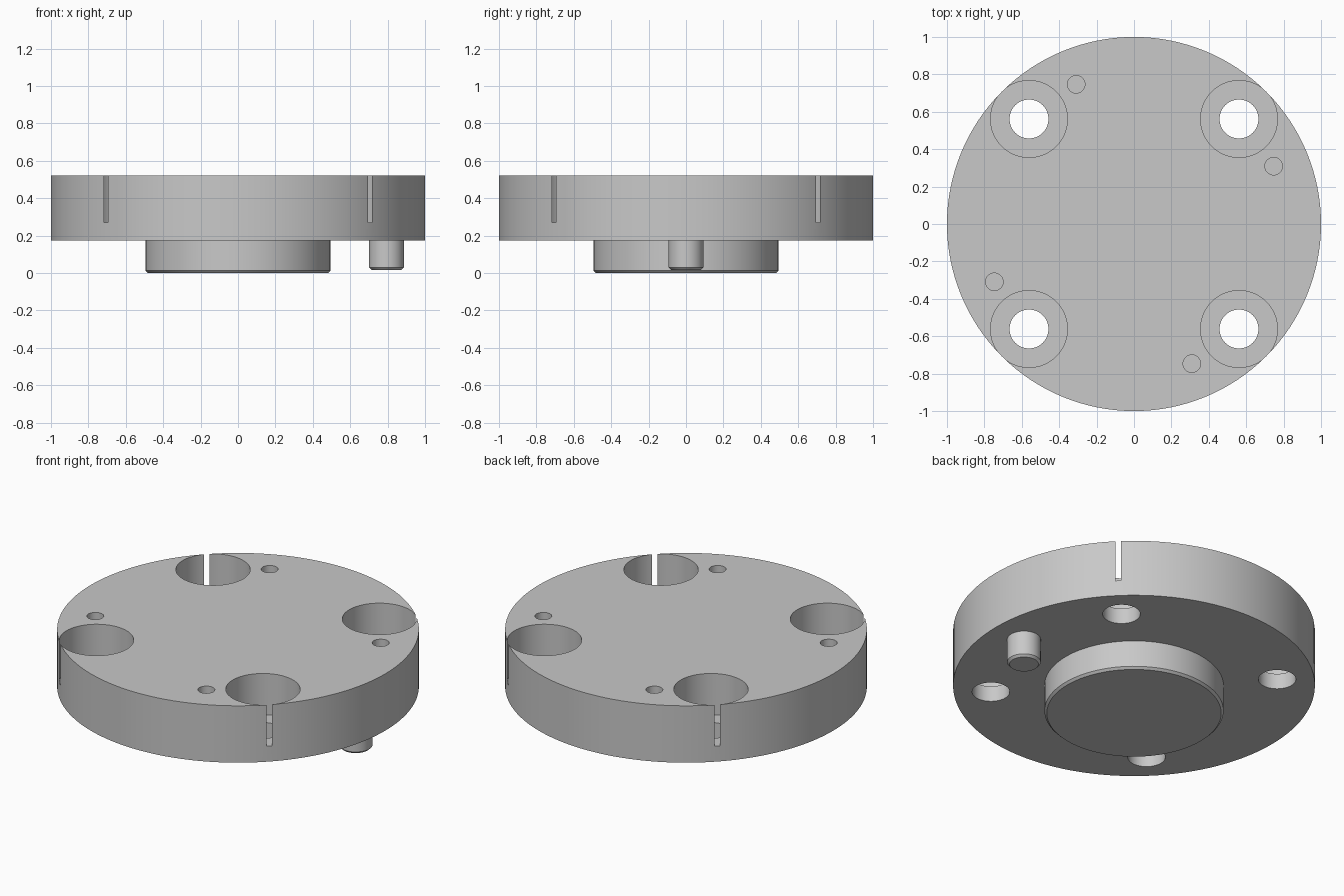
import bpy
from math import cos, sin, radians
from mathutils import Matrix

if "Cube" in bpy.data.objects:
    bpy.data.objects.remove(bpy.data.objects["Cube"], do_unlink=True)

TOP, BASE, BORE_FLOOR = 0.522, 0.175, 0.27
BOLT_RADIUS = 0.794

steel = bpy.data.materials.new("grey_steel")
steel.use_nodes = True
grey = (0.58, 0.58, 0.58, 1)
steel.diffuse_color = grey
steel.node_tree.nodes["Principled BSDF"].inputs["Base Color"].default_value = grey


def cylinder(name, radius, bottom, top, x=0, y=0, sides=64):
    bpy.ops.mesh.primitive_cylinder_add(
        vertices=sides, radius=radius, depth=top - bottom,
        location=(x, y, (top + bottom) / 2))
    obj = bpy.context.object
    obj.name = name
    obj.data.materials.append(steel)
    return obj


def slot_box(angle):
    bpy.ops.mesh.primitive_cube_add(size=1)
    obj = bpy.context.object
    obj.data.transform(Matrix.Diagonal((0.1, 0.03, 0.35, 1)))
    obj.location = (0.99 * cos(angle), 0.99 * sin(angle), BORE_FLOOR + 0.175)
    obj.rotation_euler.z = angle
    obj.data.materials.append(steel)
    return obj


def cut(target, cutter):
    mod = target.modifiers.new("cut", 'BOOLEAN')
    mod.operation, mod.solver, mod.object = 'DIFFERENCE', 'EXACT', cutter
    bpy.context.view_layer.objects.active = target
    bpy.ops.object.modifier_apply(modifier=mod.name)
    bpy.data.objects.remove(cutter, do_unlink=True)


def smooth(obj):
    bpy.ops.object.select_all(action='DESELECT')
    obj.select_set(True)
    bpy.context.view_layer.objects.active = obj
    bpy.ops.object.shade_smooth_by_angle(angle=radians(30))


def chamfered_post(name, radius, bottom, x=0, sides=64):
    # Post hanging from the plate, lower rim chamfered
    obj = cylinder(name, radius, bottom, BASE + 0.01, x, sides=sides)
    low = min(v.co.z for v in obj.data.vertices)
    weights = obj.data.attributes.new("bevel_weight_edge", 'FLOAT', 'EDGE')
    for edge in obj.data.edges:
        if all(obj.data.vertices[i].co.z < low + 1e-4 for i in edge.vertices):
            weights.data[edge.index].value = 1
    mod = obj.modifiers.new("chamfer", 'BEVEL')
    mod.limit_method, mod.width, mod.segments = 'WEIGHT', 0.013, 1
    bpy.ops.object.modifier_apply(modifier=mod.name)
    smooth(obj)
    return obj


# Main round plate
plate = cylinder("flange_plate", 1, BASE, TOP, sides=128)

for i in range(4):
    # Counterbored bolt hole that breaks through the rim as a narrow slot
    a = radians(45 + 90 * i)
    x, y = BOLT_RADIUS * cos(a), BOLT_RADIUS * sin(a)
    cut(plate, cylinder("bore_cutter", 0.2055, BORE_FLOOR, TOP + 0.1, x, y))
    cut(plate, cylinder("bolt_cutter", 0.104, BASE - 0.1, TOP + 0.1, x, y))
    cut(plate, slot_box(a))
    # Small blind hole beside it
    b = radians(22.5 + 90 * i)
    cut(plate, cylinder("blind_cutter", 0.047, 0.3, TOP + 0.1,
                        0.808 * cos(b), 0.808 * sin(b), 32))
smooth(plate)

# Centring boss and locating pin underneath
chamfered_post("centre_boss", 0.495, 0, sides=96)
chamfered_post("locating_pin", 0.093, 0.017, x=BOLT_RADIUS, sides=48)
